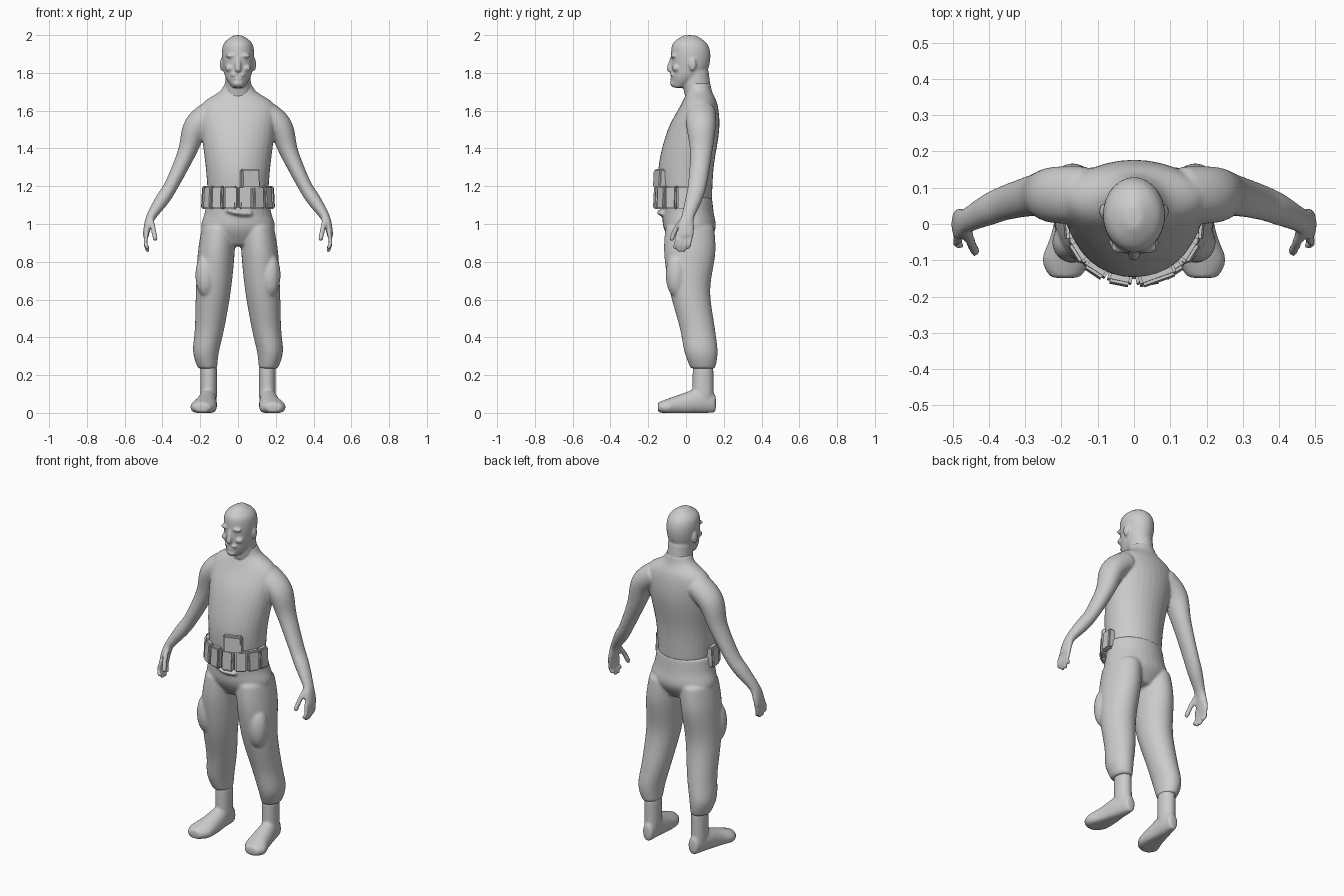
import bpy, bmesh, math
from mathutils import Vector, Matrix

cube = bpy.data.objects.get("Cube")
if cube:
    bpy.data.objects.remove(cube)

tone = (.6, .6, .6, 1)
grey = bpy.data.materials.new("plain_grey")
grey.use_nodes = True
grey.diffuse_color = tone
grey.node_tree.nodes["Principled BSDF"].inputs["Base Color"].default_value = tone

DEPTH, UP = Vector((0, 1, 0)), Vector((0, 0, 1))
SIDES = {"left": 1, "right": -1}
STEPS = 4


def spline(keys):
    """Smooth curve through key sections, several steps per span."""
    keys = [Vector(key) for key in keys]
    padded = [keys[0], *keys, keys[-1]]
    curve = []
    for before, start, end, after in zip(padded, padded[1:], padded[2:], padded[3:]):
        leave, arrive = (end - before) / 2, (after - start) / 2
        for step in range(STEPS):
            t = step / STEPS
            ease = t * t * (3 - 2 * t)
            curve.append(start.lerp(end, ease)
                         + leave * t * (1 - t) ** 2 - arrive * t * t * (1 - t))
    return curve + [keys[-1]]


def loft(bm, keys, axis=None, reference=DEPTH, side=1, count=16):
    """Closed tube through sections (x, y, z, half width, half depth)."""
    sections = spline(keys)
    points = [Vector((s[0] * side, s[1], s[2])) for s in sections]
    rings = []
    for i, (point, section) in enumerate(zip(points, sections)):
        following, previous = points[min(i + 1, len(points) - 1)], points[max(i - 1, 0)]
        tangent = axis or (following - previous).normalized()
        deep = (reference - tangent * reference.dot(tangent)).normalized()
        wide = tangent.cross(deep)
        ring = []
        for k in range(count):
            angle = math.tau * k / count
            corner = (point + wide * section[3] * math.cos(angle)
                      + deep * section[4] * math.sin(angle))
            corner.z = max(corner.z, 0)
            ring.append(bm.verts.new(corner))
        rings.append(ring)
    for lower, upper in zip(rings, rings[1:]):
        for k in range(count):
            j = (k + 1) % count
            bm.faces.new((lower[k], lower[j], upper[j], upper[k]))
    bm.faces.new(rings[0][::-1])
    bm.faces.new(rings[-1])


def column(bm, rows):
    """Upright tube on the centre line from (z, y, half width, half depth)."""
    loft(bm, [(0, y, z, width, depth) for z, y, width, depth in rows], UP)


def ball(bm, centre, radii, side=1):
    x, y, z = centre
    place = Matrix.Translation((x * side, y, z)) @ Matrix.Diagonal((*radii, 1))
    bmesh.ops.create_icosphere(bm, subdivisions=3, radius=1, matrix=place)


def finish(bm, name):
    bmesh.ops.recalc_face_normals(bm, faces=bm.faces)
    mesh = bpy.data.meshes.new(name)
    bm.to_mesh(mesh)
    bm.free()
    mesh.materials.append(grey)
    obj = bpy.data.objects.new(name, mesh)
    bpy.context.collection.objects.link(obj)
    return obj


def organic(bm, name, voxel=.008):
    """Fuse overlapping volumes into one smooth skin."""
    obj = finish(bm, name)
    rounding = obj.modifiers.new("rounding", "SUBSURF")
    rounding.levels = rounding.render_levels = 1
    fuse = obj.modifiers.new("fuse", "REMESH")
    fuse.mode = "VOXEL"
    fuse.voxel_size = voxel
    fuse.use_smooth_shade = True
    obj.modifiers.new("relax", "SMOOTH").iterations = 3


# Torso
body = bmesh.new()
column(body, [(1.1, 0, .16, .14), (1.3, 0, .175, .15), (1.5, .04, .2, .14),
              (1.63, .07, .2, .1), (1.7, .07, .1, .07), (1.75, .06, .07, .07)])
for side in SIDES.values():
    # Arm down to the palm
    loft(body, [(.12, .08, 1.6, .07, .08), (.22, .08, 1.52, .07, .08),
                (.27, .08, 1.38, .05, .06), (.35, .06, 1.21, .038, .05),
                (.4, .04, 1.13, .038, .045), (.46, .01, 1.04, .026, .035),
                (.48, 0, .98, .02, .045), (.49, 0, .93, .015, .04)], side=side)
    # Fingers, the middle ones longer
    for finger in range(4):
        y = .03 - .024 * finger
        tip = .84 + .02 * abs(finger - 1.5)
        thick = (.012, .012)
        loft(body, [(.48, y, .96, *thick), (.49, y - .01, .9, *thick),
                    (.475, y - .02, tip, *thick)], side=side, count=8)
    # Thumb
    thick = (.015, .015)
    loft(body, [(.46, -.01, 1.03, *thick), (.45, -.05, .98, *thick),
                (.435, -.08, .91, *thick)], side=side, count=8)
organic(body, "shirt_and_arms")

# Head and neck
head = bmesh.new()
column(head, [(1.65, .07, .08, .07), (1.74, .055, .07, .075), (1.82, .05, .07, .07)])
column(head, [(1.72, -.04, .03, .03), (1.77, 0, .065, .08), (1.82, .02, .08, .1),
              (1.9, .025, .088, .107), (1.96, .02, .075, .09), (2, .02, .02, .03)])
# Nose, chin and lower lip
column(head, [(1.89, -.07, .01, .01), (1.82, -.085, .017, .018), (1.8, -.07, .01, .01)])
ball(head, (0, -.06, 1.745), (.03, .025, .022))
ball(head, (0, -.07, 1.77), (.026, .014, .008))
for side in SIDES.values():
    # Brow, cheek, upper lip and ear
    ball(head, (.034, -.065, 1.89), (.032, .016, .011), side)
    ball(head, (.043, -.05, 1.825), (.026, .024, .02), side)
    ball(head, (.018, -.07, 1.79), (.022, .014, .01), side)
    ball(head, (.086, .035, 1.845), (.01, .02, .035), side)
organic(head, "head", .006)

# Trousers with bulging thigh pockets
trousers = bmesh.new()
column(trousers, [(1.15, 0, .17, .14), (1.06, .01, .18, .14),
                  (.97, .02, .2, .14), (.88, .02, .12, .08)])
for side in SIDES.values():
    loft(trousers, [(.1, .02, 1, .09, .13), (.115, .02, .85, .1, .14),
                    (.13, .02, .65, .095, .11), (.15, .06, .45, .08, .095),
                    (.17, .08, .32, .07, .09), (.16, .09, .23, .05, .065)],
         UP, side=side)
    ball(trousers, (.17, -.05, .73), (.056, .058, .12), side)
# Flap hanging below the belt
loft(trousers, [(-.06, -.12, 1.075, .012, .014), (0, -.135, 1.06, .015, .02),
                (.075, -.12, 1.055, .012, .016)])
organic(trousers, "trousers")

# Boots
for word, side in SIDES.items():
    boot = bmesh.new()
    loft(boot, [(.155, .09, .27, .045, .056), (.155, .09, .05, .045, .058)],
         UP, side=side)
    loft(boot, [(.15, .16, .05, .03, .05), (.16, .07, .06, .047, .07),
                (.17, -.03, .04, .06, .06), (.185, -.1, .03, .07, .045),
                (.19, -.15, .03, .04, .025)], DEPTH, UP, side)
    organic(boot, f"{word}_boot")


# Belt pouches standing around the waist
def pouch(name, angle, height, size):
    bm = bmesh.new()
    bmesh.ops.create_cube(bm, size=1)
    bmesh.ops.scale(bm, vec=size, verts=bm.verts)
    # Slope the lid back slightly
    for v in bm.verts:
        if v.co.z > 0 and v.co.y < 0:
            v.co.y *= .75
    bmesh.ops.bevel(bm, geom=bm.edges[:], offset=.008, segments=2, affect="EDGES")
    obj = finish(bm, name)
    wide, deep = .17, .15
    a = math.radians(angle)
    obj.location = (math.sin(a) * wide, -math.cos(a) * deep, height)
    obj.rotation_euler.z = math.atan2(math.sin(a) / wide, math.cos(a) / deep)
    bpy.ops.object.select_all(action="DESELECT")
    obj.select_set(True)
    bpy.context.view_layer.objects.active = obj
    bpy.ops.object.shade_smooth_by_angle(angle=math.radians(40))


for word, side in SIDES.items():
    for number in range(4):
        pouch(f"{word}_belt_pouch_{number + 1}", side * (13 + 24 * number), 1.14,
              (.068, .048, .12))
pouch("tall_front_pouch", 22, 1.24, (.105, .045, .1))
